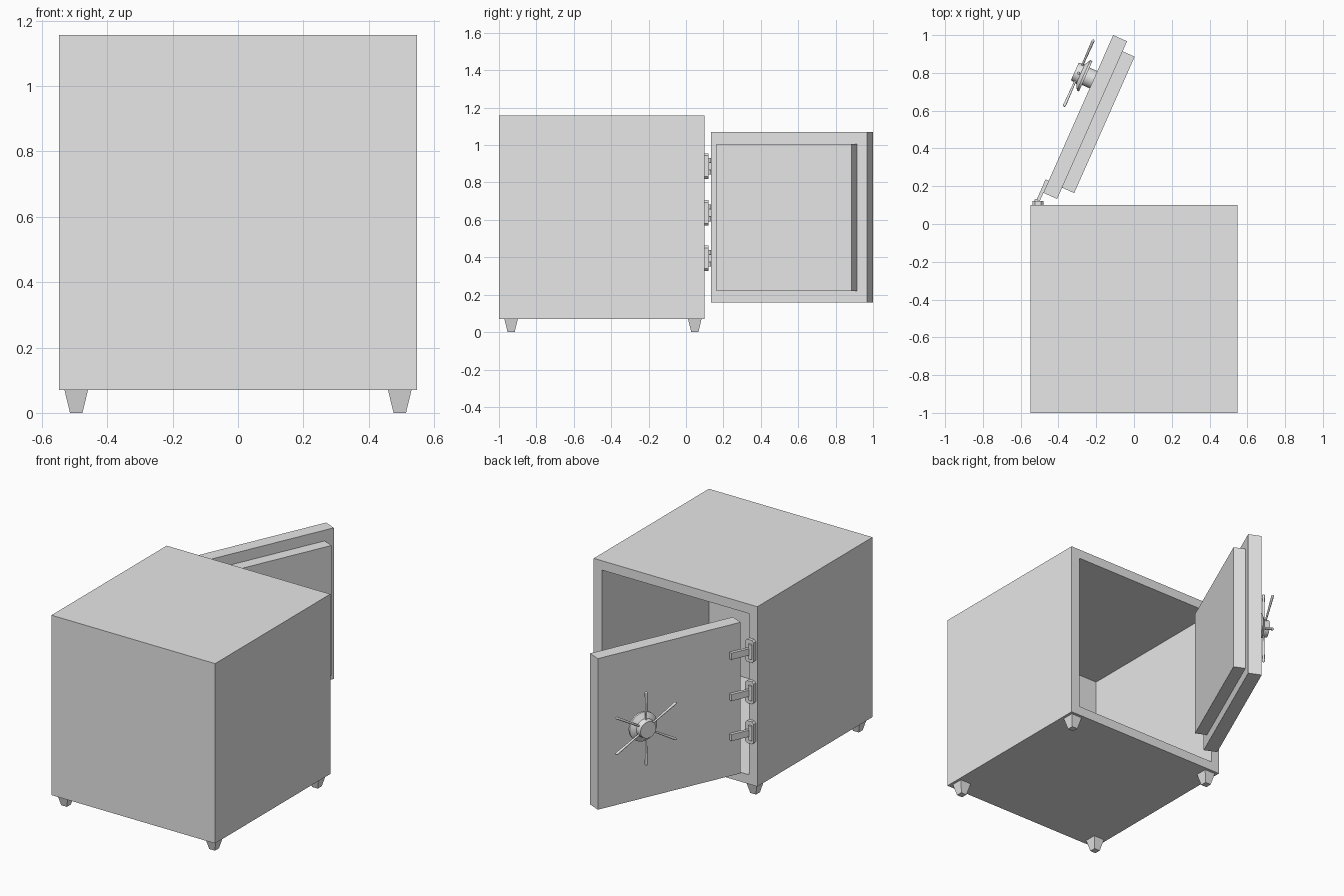
import bpy, bmesh, math
from mathutils import Matrix, Vector

cube = bpy.data.objects.get("Cube")
if cube:
    bpy.data.objects.remove(cube, do_unlink=True)

# Single grey metal
grey = bpy.data.materials.new("grey_metal")
grey.use_nodes = True
grey.diffuse_color = (0.8, 0.8, 0.8, 1)
grey.node_tree.nodes["Principled BSDF"].inputs["Base Color"].default_value = (0.8, 0.8, 0.8, 1)

# Door frame: x runs along the door from the hinge, y points out of its outer face
DOOR = Matrix.Translation((-0.48, 0.165, 0)) @ Matrix.Rotation(math.radians(66.1), 4, 'Z')
WORLD = Matrix.Identity(4)


def finish(name, bm, frame=WORLD, smooth=False):
    bmesh.ops.recalc_face_normals(bm, faces=bm.faces)
    mesh = bpy.data.meshes.new(name)
    bm.to_mesh(mesh)
    bm.free()
    mesh.materials.append(grey)
    ob = bpy.data.objects.new(name, mesh)
    ob.matrix_world = frame
    bpy.context.collection.objects.link(ob)
    if smooth:
        bpy.ops.object.select_all(action='DESELECT')
        ob.select_set(True)
        bpy.context.view_layer.objects.active = ob
        bpy.ops.object.shade_smooth_by_angle(angle=math.radians(35))
    return ob


def box_mesh(low, high):
    low, high = Vector(low), Vector(high)
    bm = bmesh.new()
    place = Matrix.Translation((low + high) / 2) @ Matrix.Diagonal((*(high - low), 1))
    bmesh.ops.create_cube(bm, size=1, matrix=place)
    return bm


def box(name, low, high, frame=WORLD):
    return finish(name, box_mesh(low, high), frame)


# Hollow body, open towards the door
bm = box_mesh((-0.547, -1, 0.07), (0.547, 0.1, 1.157))
mouth = max(bm.faces, key=lambda f: f.calc_center_median().y)
bmesh.ops.inset_region(bm, faces=[mouth], thickness=0.08)
inner = bmesh.ops.extrude_face_region(bm, geom=[mouth])
bmesh.ops.translate(bm, vec=(0, -1.02, 0),
                    verts=[v for v in inner["geom"] if isinstance(v, bmesh.types.BMVert)])
if mouth.is_valid:
    bmesh.ops.delete(bm, geom=[mouth], context='FACES_ONLY')
finish("body", bm)

# Tapered square feet
for side, x in (("right", -0.495), ("left", 0.495)):
    for end, y in (("front", -0.935), ("back", 0.047)):
        bm = bmesh.new()
        bmesh.ops.create_cone(bm, cap_ends=True, segments=4, radius1=0.019 * math.sqrt(2),
                              radius2=0.036 * math.sqrt(2), depth=0.07,
                              matrix=Matrix.Translation((x, y, 0.035)) @ Matrix.Rotation(math.pi / 4, 4, 'Z'))
        finish(f"{end}_{side}_foot", bm)

# Door slab and inner step
box("door_slab", (0, -0.08, 0.157), (0.913, 0, 1.07), DOOR)
box("door_inner_step", (0.065, -0.15, 0.22), (0.855, -0.08, 1.005), DOOR)

# Hinges: bevelled plate, pin and strap
for i, z in enumerate((0.395, 0.637, 0.887), 1):
    bm = box_mesh((-0.537, 0.1, z - 0.068), (-0.48, 0.121, z + 0.068))
    rim = [e for e in bm.edges if abs(e.verts[0].co.y - e.verts[1].co.y) > 0.01]
    bmesh.ops.bevel(bm, geom=rim, offset=0.012, segments=1, affect='EDGES')
    finish(f"hinge_plate_{i}", bm)
    bm = bmesh.new()
    bmesh.ops.create_cone(bm, cap_ends=True, segments=12, radius1=0.011, radius2=0.011, depth=0.09,
                          matrix=Matrix.Translation((-0.517, 0.122, z)))
    finish(f"hinge_pin_{i}", bm, smooth=True)
    box(f"hinge_strap_{i}", (-0.055, 0, z - 0.02), (0.07, 0.018, z + 0.02), DOOR)

# Turned wheel hub, spun around the axis out of the door
HUB = DOOR @ Matrix.Translation((0.655, 0, 0.62))
profile = [(0, 0), (0.05, 0), (0.05, 0.045), (0.088, 0.045), (0.088, 0.057),
           (0.056, 0.075), (0.05, 0.108), (0, 0.108)]
bm = bmesh.new()
verts = [bm.verts.new((r, y, 0)) for r, y in profile]
edges = [bm.edges.new(pair) for pair in zip(verts, verts[1:])]
bmesh.ops.spin(bm, geom=verts + edges, cent=(0, 0, 0), axis=(0, 1, 0),
               angle=math.tau, steps=32, use_duplicate=False)
bmesh.ops.remove_doubles(bm, verts=bm.verts, dist=0.0001)
finish("wheel_hub", bm, HUB, smooth=True)

# Six spokes, flaring slightly to rounded tips
for i in range(6):
    turn = Matrix.Translation((0, 0.085, 0)) @ Matrix.Rotation(i * math.tau / 6, 4, 'Y')
    bm = bmesh.new()
    bmesh.ops.create_cone(bm, cap_ends=True, segments=12, radius1=0.005, radius2=0.008, depth=0.175,
                          matrix=turn @ Matrix.Translation((0, 0, 0.1275)))
    bmesh.ops.create_uvsphere(bm, u_segments=12, v_segments=6, radius=0.008,
                              matrix=turn @ Matrix.Translation((0, 0, 0.215)))
    finish(f"wheel_spoke_{i + 1}", bm, HUB, smooth=True)
